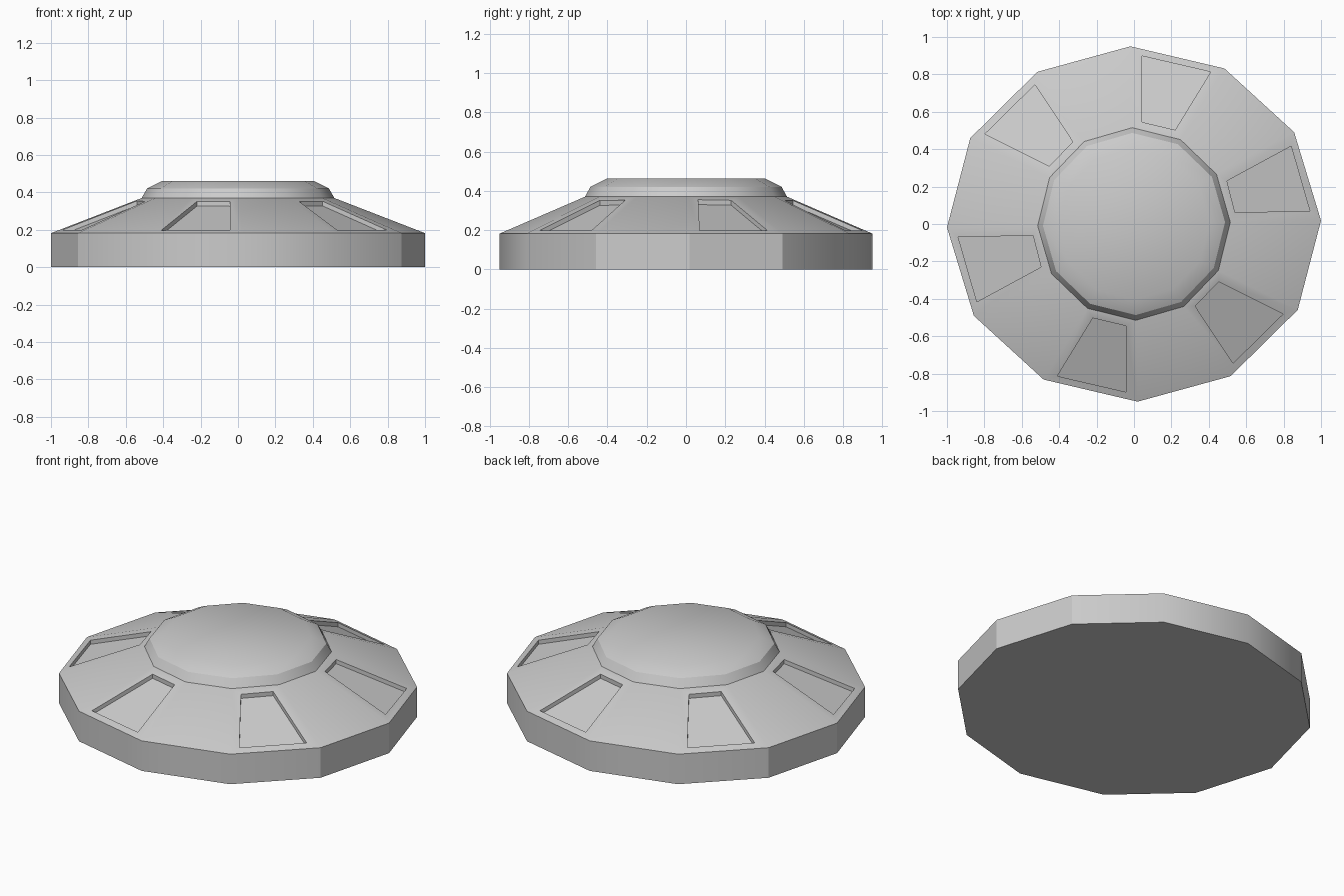
import bpy, bmesh, math
from mathutils import Vector
from mathutils.geometry import normal

if "Cube" in bpy.data.objects:
    bpy.data.objects.remove(bpy.data.objects["Cube"])

SIDES = 12
OFFSET = math.radians(1.1)
DEPTH = Vector((0, 0, -0.025))


def ring(bm, rx, ry, z):
    pts = [OFFSET + i * 2 * math.pi / SIDES for i in range(SIDES)]
    return [bm.verts.new((rx * math.cos(a), ry * math.sin(a), z)) for a in pts]


def quad(bm, lo, hi, i):
    j = (i + 1) % len(lo)
    return (lo[i], lo[j], hi[j], hi[i])


def bridge(bm, lo, hi):
    for i in range(len(lo)):
        bm.faces.new(quad(bm, lo, hi, i))


def finish(bm, name):
    bmesh.ops.recalc_face_normals(bm, faces=bm.faces)
    me = bpy.data.meshes.new(name)
    bm.to_mesh(me)
    bm.free()
    ob = bpy.data.objects.new(name, me)
    bpy.context.collection.objects.link(ob)
    bpy.ops.object.select_all(action='DESELECT')
    ob.select_set(True)
    bpy.context.view_layer.objects.active = ob
    bpy.ops.object.shade_smooth_by_angle(angle=math.radians(30))
    return ob


# Recess outlines seen from above: outer edge first, counter-clockwise.
# The other three are the same outlines turned half a circle.
recesses = {
    0: [(.94, .07), (.84, .416), (.497, .23), (.54, .062)],
    2: [(.41, .813), (.043, .898), (.043, .545), (.22, .503)],
    4: [(-.53, .744), (-.797, .481), (-.453, .31), (-.327, .439)],
}
for k in list(recesses):
    recesses[k + 6] = [(-x, -y) for x, y in recesses[k]]

# Saucer hull: vertical rim and sloping deck with six sunken panels
bm = bmesh.new()
base = ring(bm, 1.0, .95, 0)
rim = ring(bm, 1.0, .95, .182)
neck = ring(bm, .515, .515, .37)
bm.faces.new(base[::-1])
bridge(bm, base, rim)
for i in range(SIDES):
    corners = quad(bm, rim, neck, i)
    if i not in recesses:
        bm.faces.new(corners)
        continue
    a, b, c, d = [v.co for v in corners]
    mid = (c + d) / 2
    n = normal([a, b, mid])
    lip = []
    for x, y in recesses[i]:
        z = a.z - (n.x * (x - a.x) + n.y * (y - a.y)) / n.z
        lip.append(bm.verts.new((x, y, z)))
    floor = [bm.verts.new(v.co + DEPTH) for v in lip]
    bridge(bm, list(corners), lip)
    bridge(bm, lip, floor)
    bm.faces.new(floor)
bm.faces.new(neck)
finish(bm, "saucer_hull")

# Raised centre: bevelled collar and shallow cap
bm = bmesh.new()
rings = [ring(bm, r, r, z) for r, z in ((.515, .37), (.487, .42), (.405, .462))]
for lo, hi in zip(rings, rings[1:]):
    bridge(bm, lo, hi)
bm.faces.new(rings[-1])
finish(bm, "centre_cap")
